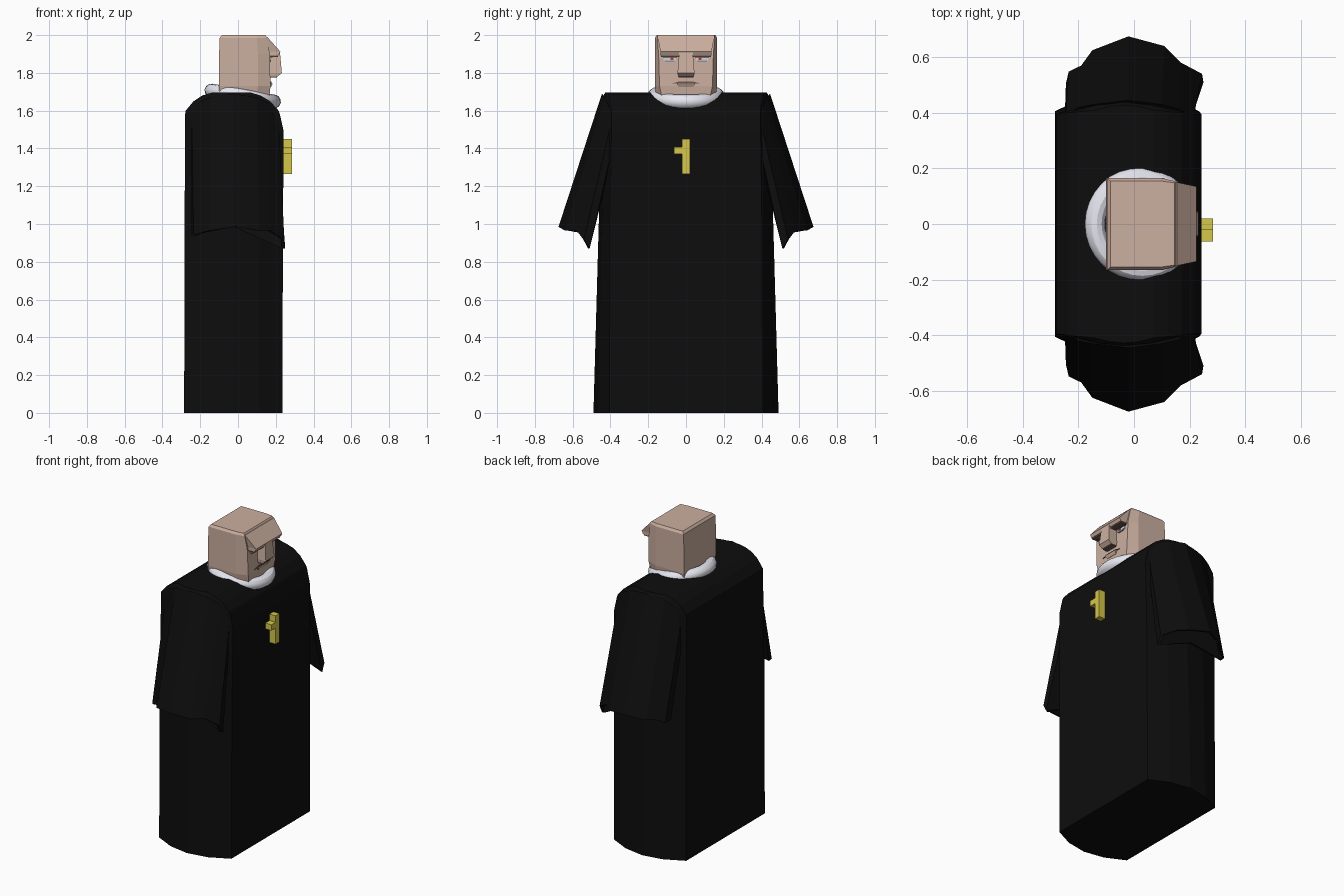
import bpy, bmesh, math
from mathutils import Vector

if "Cube" in bpy.data.objects:
    bpy.data.objects.remove(bpy.data.objects["Cube"])


def material(name, r, g, b):
    m = bpy.data.materials.new(name)
    m.diffuse_color = (r, g, b, 1)
    m.use_nodes = True
    m.node_tree.nodes["Principled BSDF"].inputs["Base Color"].default_value = m.diffuse_color
    return m


BLACK = material("black_cloth", 0.004, 0.004, 0.004)
SKIN = material("skin", 0.60, 0.43, 0.35)
SHADE = material("skin_shadow", 0.16, 0.10, 0.08)
WHITE = material("white_cloth", 0.80, 0.80, 0.88)
GOLD = material("gold", 0.66, 0.57, 0.07)
EYE = material("eye_white", 0.62, 0.66, 0.70)
RED = material("eye_red", 0.55, 0.03, 0.04)
BAG = material("eye_bag", 0.25, 0.30, 0.34)


def loft(name, rings, mat):
    """Closed solid skinned through rings of equal point count."""
    bm = bmesh.new()
    rows = [[bm.verts.new(p) for p in ring] for ring in rings]
    n = len(rows[0])
    for a, b in zip(rows, rows[1:]):
        for i in range(n):
            j = (i + 1) % n
            bm.faces.new((a[i], a[j], b[j], b[i]))
    bm.faces.new(rows[0][::-1])
    bm.faces.new(rows[-1])
    bmesh.ops.recalc_face_normals(bm, faces=bm.faces)
    me = bpy.data.meshes.new(name)
    bm.to_mesh(me)
    bm.free()
    me.materials.append(mat)
    ob = bpy.data.objects.new(name, me)
    bpy.context.collection.objects.link(ob)
    return ob


def rect(z, x0, x1, y0, y1):
    return [(x0, y0, z), (x1, y0, z), (x1, y1, z), (x0, y1, z)]


def box(name, x, y, z, mat):
    return loft(name, [rect(z[0], *x, *y), rect(z[1], *x, *y)], mat)


# Robe: flat front and back, faceted bulging ends, rounded shoulders
def robe_ring(z, xb, xf, yc, ym):
    m = (xb + xf) / 2
    w = xf - xb
    half = [(xf, yc), (m + w * .26, yc + (ym - yc) * .72), (m, ym),
            (m - w * .26, yc + (ym - yc) * .72), (xb, yc)]
    return [(x, y, z) for x, y in half] + [(x, -y, z) for x, y in reversed(half)]


loft("robe", [robe_ring(*r) for r in (
    (0, -.285, .235, .405, .49),
    (1.0, -.283, .238, .402, .462),
    (1.49, -.28, .242, .395, .445),
    (1.58, -.28, .222, .395, .442),
    (1.60, -.277, .215, .395, .442),
    (1.65, -.235, .17, .40, .44),
    (1.68, -.19, .12, .405, .438),
    (1.695, -.14, .07, .41, .428))], BLACK)

# Sleeves: flared, with an uneven hollow hem
top = [(.20, .36, 1.54), (.215, .385, 1.58), (.16, .415, 1.64), (.10, .43, 1.67),
       (-.02, .445, 1.69), (-.15, .43, 1.67), (-.20, .42, 1.65),
       (-.245, .39, 1.59), (-.25, .36, 1.56), (-.02, .34, 1.56)]
hem = [(.25, .51, .87), (.245, .54, .92), (.17, .58, .965), (.11, .64, .965),
       (-.02, .675, .985), (-.15, .625, .965), (-.19, .57, .955),
       (-.235, .548, .94), (-.245, .505, .945), (-.02, .49, .985)]
mid = Vector((0, .57, .95))
lip = [mid + Vector((p[0] * .93, (p[1] - .57) * .85, p[2] - .95)) for p in hem]
deep = [a + (Vector(b) - Vector(h)) * .35 for a, b, h in zip(lip, top, hem)]
for side, s in (("left", 1), ("right", -1)):
    loft(side + "_sleeve", [[(p[0], s * p[1], p[2]) for p in ring]
                            for ring in (top, hem, lip, deep)], BLACK)

# Tilted collar
bpy.ops.mesh.primitive_torus_add(major_radius=.168, minor_radius=.037,
                                 major_segments=32, minor_segments=12,
                                 location=(.025, 0, 1.677),
                                 rotation=(0, math.radians(10), 0))
collar = bpy.context.object
collar.name = "collar"
collar.data.materials.append(WHITE)
bpy.ops.object.shade_smooth_by_angle()


# Head: block with chamfered front corners
def head_ring(z, xb, xc, xf, yb, yf):
    half = [(xf, yf), (xc, yb), (xb, yb)]
    return [(x, y, z) for x, y in half] + [(x, -y, z) for x, y in reversed(half)]


loft("head", [head_ring(*r) for r in (
    (1.66, -.098, .10, .165, .155, .125),
    (1.73, -.10, .105, .172, .165, .14),
    (1.90, -.10, .105, .168, .165, .145),
    (1.985, -.097, .10, .155, .165, .152),
    (2.0, -.085, .095, .145, .155, .148))], SKIN)

# Overhanging brow sloping down from the crown
loft("brow", [rect(1.893, .15, .215, -.135, .135),
              rect(1.912, .15, .225, -.135, .135),
              rect(1.99, .13, .155, -.15, .15)], SKIN)
box("brow_shadow", (.15, .212), (-.132, .132), (1.885, 1.895), SHADE)

# Nose
loft("nose", [rect(1.78, .15, .21, -.042, .042),
              rect(1.80, .15, .232, -.045, .045),
              rect(1.91, .15, .222, -.036, .036)], SKIN)
box("nose_underside", (.15, .207), (-.04, .04), (1.775, 1.782), SHADE)

# Eyes, lids and bags
for side, s in (("left", 1), ("right", -1)):
    def strip(name, x, y0, y1, z, mat):
        box(side + name, (.15, x), sorted((s * y0, s * y1)), z, mat)
    strip("_eye", .174, .052, .118, (1.865, 1.885), EYE)
    strip("_pupil", .176, .065, .083, (1.869, 1.885), RED)
    strip("_eyelid", .182, .048, .122, (1.881, 1.89), SHADE)
    strip("_eye_bag", .176, .06, .11, (1.857, 1.865), BAG)

# Downturned mouth and lower lip
bow = [(-.078, 1.743), (-.04, 1.754), (.04, 1.754), (.078, 1.743)]
loft("mouth", [[(.15, y, z) for y, z in bow] + [(.15, .04, 1.745), (.15, -.04, 1.745)],
               [(.177, y, z) for y, z in bow] + [(.177, .04, 1.745), (.177, -.04, 1.745)]],
     SHADE)
loft("lower_lip", [rect(1.725, .15, .174, -.04, .04),
                   rect(1.745, .15, .184, -.05, .05)], SKIN)

# Gold pendant: upright bar with one side arm
box("pendant_bar", (.235, .285), (-.02, .02), (1.265, 1.45), GOLD)
box("pendant_arm", (.235, .285), (-.063, -.02), (1.37, 1.408), GOLD)
